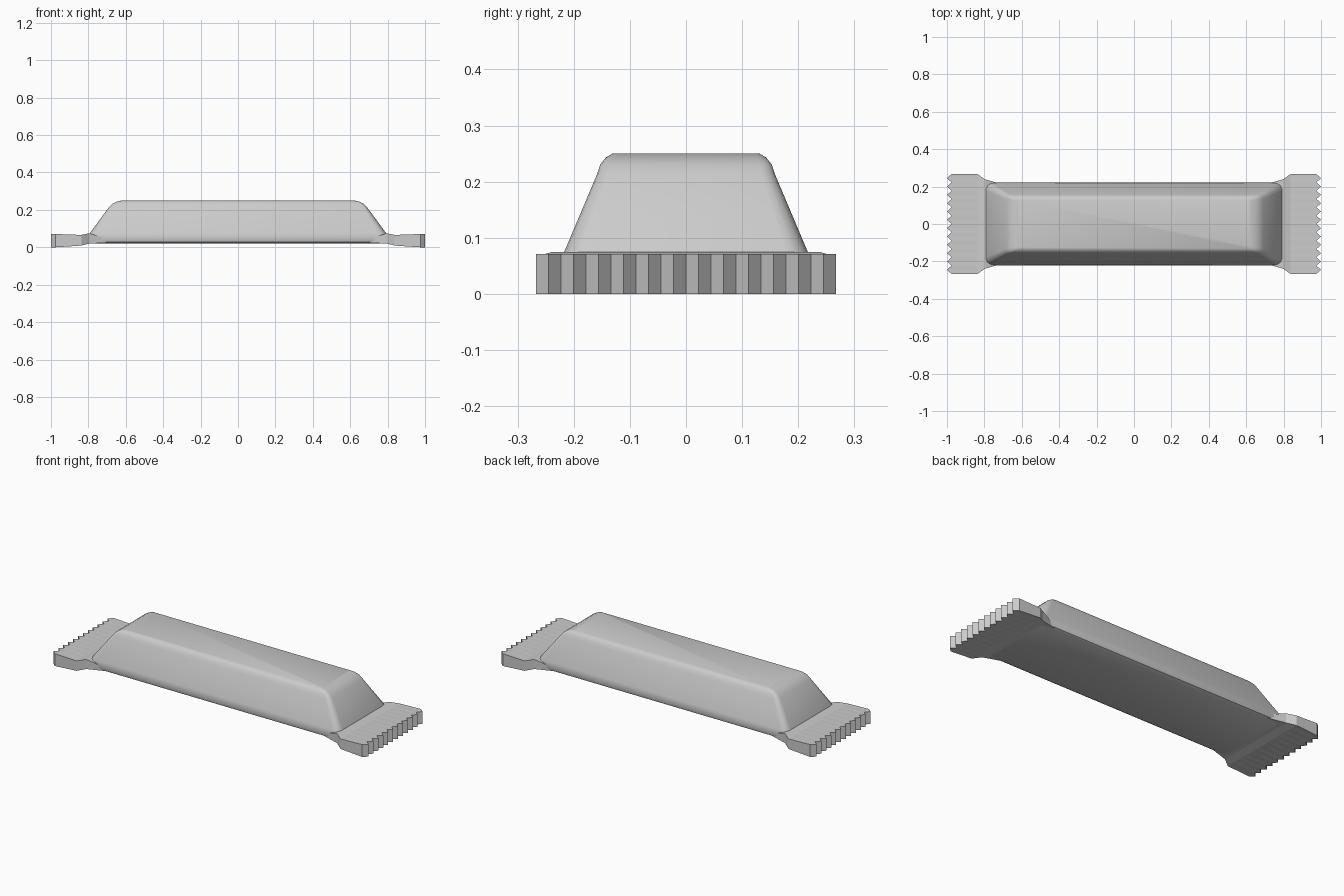
import bpy, bmesh, math

if "Cube" in bpy.data.objects:
    bpy.data.objects.remove(bpy.data.objects["Cube"])

mat = bpy.data.materials.new("wrapper_grey")
mat.diffuse_color = (0.6, 0.6, 0.6, 1)
mat.use_nodes = True
mat.node_tree.nodes["Principled BSDF"].inputs["Base Color"].default_value = mat.diffuse_color


def loft(name, rings, angle):
    """Skin closed rings of equal length and cap both ends."""
    bm = bmesh.new()
    loops = [[bm.verts.new(p) for p in r] for r in rings]
    n = len(loops[0])
    for a, b in zip(loops, loops[1:]):
        for i in range(n):
            j = (i + 1) % n
            bm.faces.new((a[i], a[j], b[j], b[i]))
    bm.faces.new(loops[0])
    bm.faces.new(loops[-1])
    bmesh.ops.recalc_face_normals(bm, faces=bm.faces)
    me = bpy.data.meshes.new(name)
    bm.to_mesh(me)
    bm.free()
    me.materials.append(mat)
    ob = bpy.data.objects.new(name, me)
    bpy.context.collection.objects.link(ob)
    bpy.ops.object.select_all(action='DESELECT')
    ob.select_set(True)
    bpy.context.view_layer.objects.active = ob
    bpy.ops.object.shade_smooth_by_angle(angle=math.radians(angle))
    return ob


def rounded_rect(hx, hy, z, r, seg=4):
    pts = []
    for k, (sx, sy) in enumerate(((1, 1), (-1, 1), (-1, -1), (1, -1))):
        for s in range(seg + 1):
            a = math.pi / 2 * (k + s / seg)
            pts.append((sx * (hx - r) + r * math.cos(a),
                        sy * (hy - r) + r * math.sin(a), z))
    return pts


# Sloped bar body: half length, half width, height, corner radius
levels = [(0.775, 0.200, 0.020, 0.03), (0.793, 0.216, 0.028, 0.04),
          (0.800, 0.221, 0.042, 0.04), (0.792, 0.217, 0.075, 0.04),
          (0.692, 0.159, 0.212, 0.025), (0.675, 0.153, 0.230, 0.022),
          (0.652, 0.143, 0.243, 0.018), (0.622, 0.131, 0.250, 0.012)]
loft("wrapper_body", [rounded_rect(*l) for l in levels], 32)

# Flat crimped end seals with a zigzag outer edge
TEETH = 12
N = 2 * TEETH
# x, half width, bottom z, top z
stations = [(0.70, 0.212, 0.024, 0.045), (0.795, 0.238, 0.020, 0.075),
            (0.838, 0.267, 0.009, 0.066), (1.0, 0.267, 0.0, 0.071)]
for side, label in ((-1, "left"), (1, "right")):
    rings = []
    for k, (x, hy, z0, z1) in enumerate(stations):
        def px(i):
            cut = 0.025 if k == len(stations) - 1 and i % 2 == 0 else 0
            return side * (x - cut)
        ys = [-hy + 2 * hy * i / N for i in range(N + 1)]
        low = [(px(i), y, z0) for i, y in enumerate(ys)]
        high = [(px(i), y, z1) for i, y in enumerate(ys)]
        rings.append(low + high[::-1])
    seal = loft(label + "_seal", rings, 10)
    # split the zigzag end cap into flat vertical strips
    bm = bmesh.new()
    bm.from_mesh(seal.data)
    bm.verts.ensure_lookup_table()
    first = 3 * 2 * (N + 1)
    end = [bm.verts[first + i] for i in range(2 * (N + 1))]
    cap = [f for f in bm.faces if len(f.verts) > 4 and end[0] in f.verts]
    bmesh.ops.delete(bm, geom=cap, context='FACES_ONLY')
    for i in range(N):
        bm.faces.new((end[i], end[i + 1], end[-2 - i], end[-1 - i]))
    bmesh.ops.recalc_face_normals(bm, faces=bm.faces)
    for f in bm.faces:
        f.smooth = False
    bm.to_mesh(seal.data)
    bm.free()
